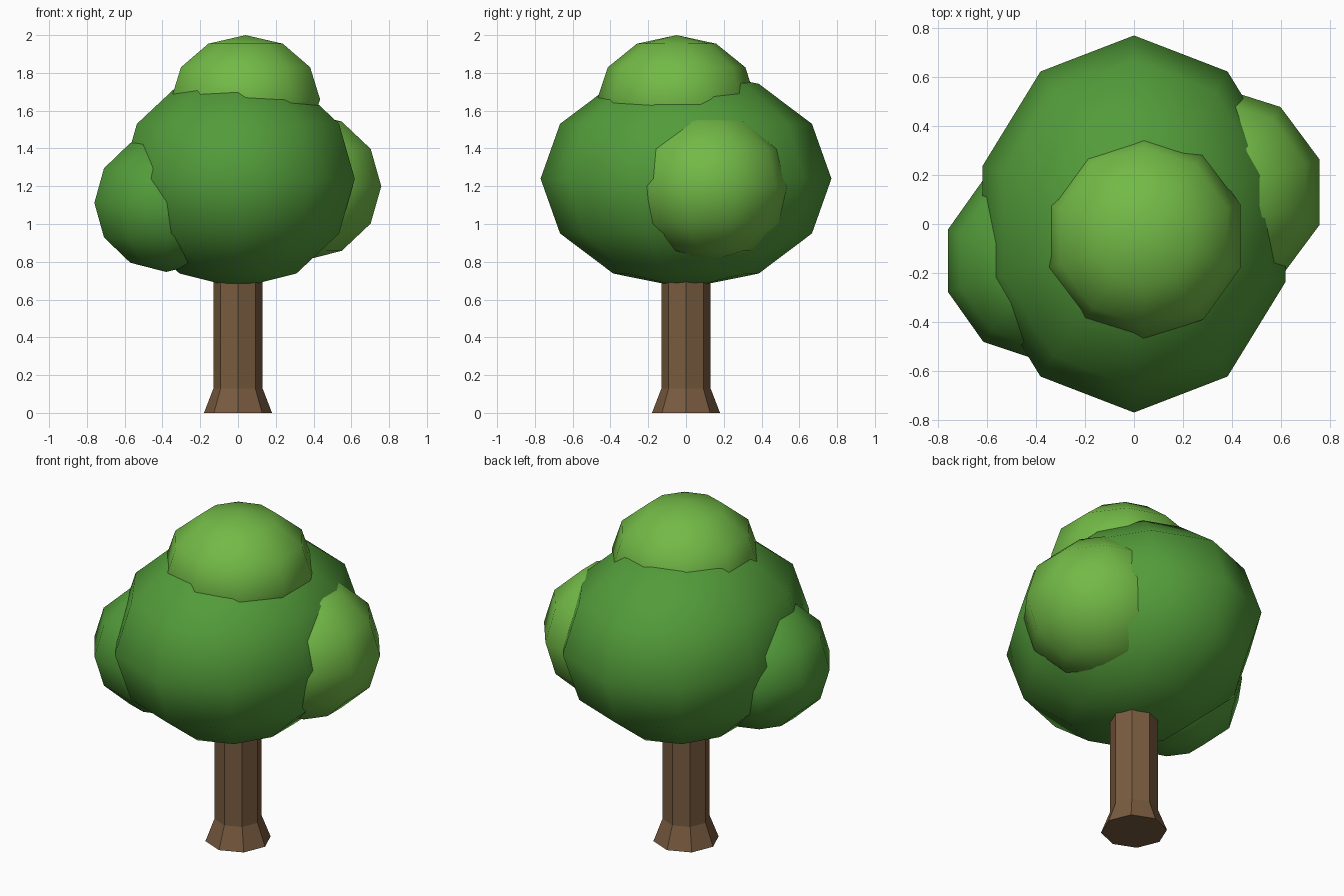
import bpy, bmesh
from math import cos, sin, pi
from mathutils import Matrix

if "Cube" in bpy.data.objects:
    bpy.data.objects.remove(bpy.data.objects["Cube"])


def material(name, rgb):
    mat = bpy.data.materials.new(name)
    mat.diffuse_color = (*rgb, 1.0)
    mat.use_nodes = True
    mat.node_tree.nodes["Principled BSDF"].inputs["Base Color"].default_value = mat.diffuse_color
    return mat


BARK = material("bark", (0.19, 0.105, 0.05))
LEAF = material("leaf_green", (0.085, 0.33, 0.042))
LIGHT = material("leaf_light_green", (0.17, 0.49, 0.062))


def finish(name, bm, mat, smooth):
    bmesh.ops.recalc_face_normals(bm, faces=bm.faces)
    for f in bm.faces:
        f.smooth = smooth
    mesh = bpy.data.meshes.new(name)
    bm.to_mesh(mesh)
    bm.free()
    mesh.materials.append(mat)
    obj = bpy.data.objects.new(name, mesh)
    bpy.context.collection.objects.link(obj)
    return obj


def lathe(name, profile, sides, mat):
    """Capped faceted column from (radius, height) pairs."""
    bm = bmesh.new()
    rings = [[bm.verts.new((r * cos(2 * pi * i / sides), r * sin(2 * pi * i / sides), z))
              for i in range(sides)] for r, z in profile]
    for a, b in zip(rings, rings[1:]):
        for i in range(sides):
            j = (i + 1) % sides
            bm.faces.new((a[i], a[j], b[j], b[i]))
    bm.faces.new(rings[0])
    bm.faces.new(rings[-1])
    return finish(name, bm, mat, False)


def foliage(name, centre, radii, mat, segments=10, rings=6):
    """Smooth low-poly ellipsoid with a column of vertices on the y axis."""
    bm = bmesh.new()
    bmesh.ops.create_uvsphere(bm, u_segments=segments, v_segments=rings, radius=1.0)
    # align a vertex column with +y whatever the primitive's start angle
    v = max((v for v in bm.verts if abs(v.co.z) < 1e-4), key=lambda v: v.co.y)
    turn = Matrix.Rotation(pi / segments if abs(v.co.x) > 0.01 else 0.0, 4, 'Z')
    place = Matrix.Translation(centre) @ Matrix.Diagonal((*radii, 1.0)) @ turn
    bmesh.ops.transform(bm, matrix=place, verts=bm.verts)
    return finish(name, bm, mat, True)


# Octagonal trunk with flared foot
lathe("trunk", [(0.18, 0.0), (0.13, 0.13), (0.13, 0.85)], 8, BARK)

# Overlapping leaf clumps
foliage("main_canopy", (0, 0, 1.24), (0.65, 0.77, 0.58), LEAF)
foliage("left_clump", (-0.38, -0.15, 1.112), (0.40, 0.41, 0.366), LEAF)
foliage("right_clump", (0.34, 0.13, 1.20), (0.44, 0.43, 0.395), LIGHT)
foliage("top_clump", (0.04, -0.05, 1.66), (0.415, 0.42, 0.34), LIGHT)
